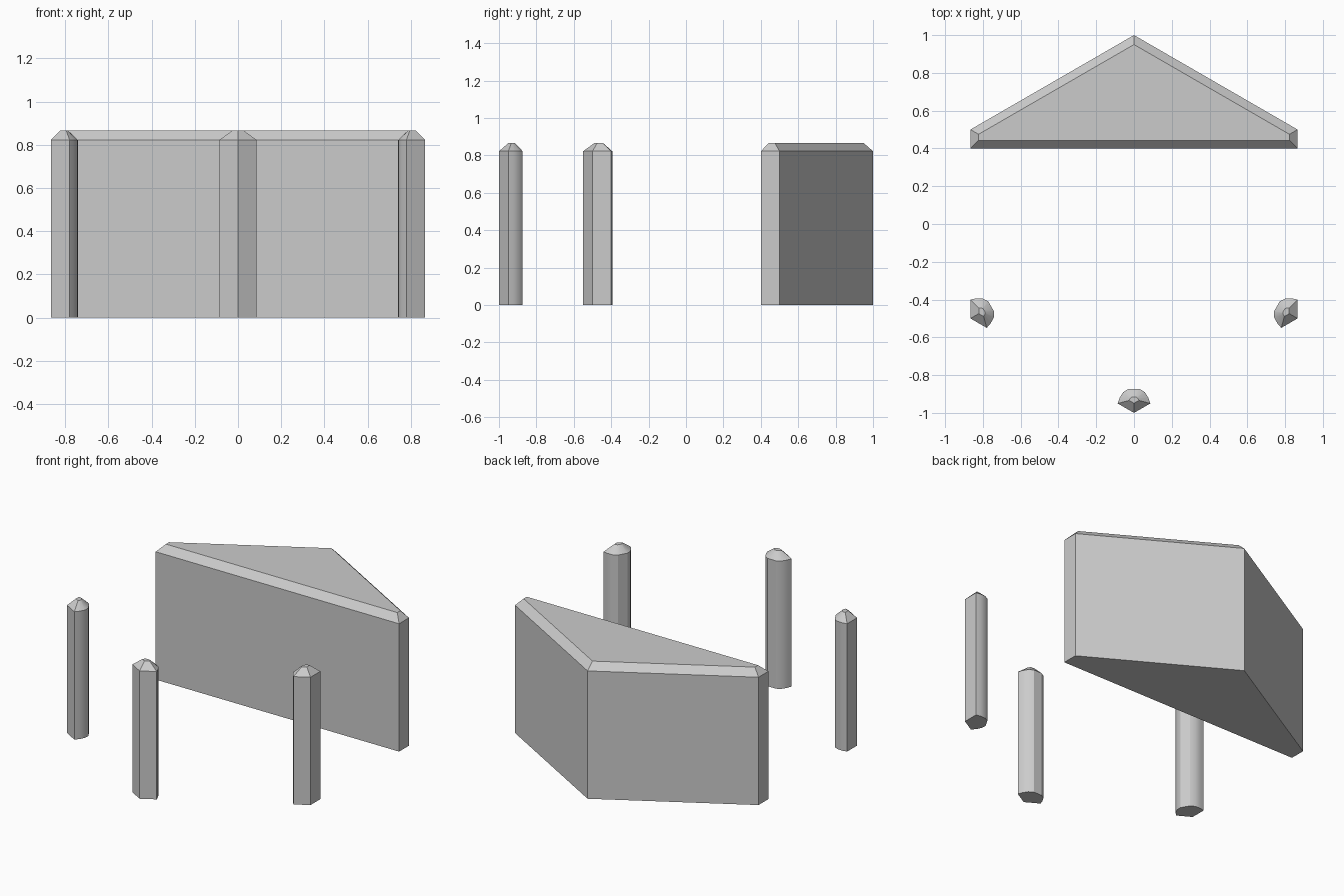
import bpy
import bmesh
from math import radians
from mathutils import Matrix

if "Cube" in bpy.data.objects:
    bpy.data.objects.remove(bpy.data.objects["Cube"])

HEIGHT = 0.866
SHOULDER = 0.822  # where the top chamfer starts


def mirrored(half):
    """Close an x-symmetric outline from its right half."""
    return half + [(-x, y) for x, y in reversed(half) if abs(x) > 1e-6]


def chamfered_prism(name, outline, top, angle=0, smooth=False):
    """Vertical prism whose top slopes in from outline to top."""
    bm = bmesh.new()
    loops = [[bm.verts.new((x, y, z)) for x, y in pts]
             for pts, z in ((outline, 0), (outline, SHOULDER), (top, HEIGHT))]
    n = len(outline)
    for a, b in zip(loops, loops[1:]):
        for i in range(n):
            j = (i + 1) % n
            bm.faces.new((a[i], a[j], b[j], b[i]))
    bm.faces.new(loops[0][::-1])
    bm.faces.new(loops[-1])
    bm.transform(Matrix.Rotation(radians(angle), 4, 'Z'))
    bmesh.ops.recalc_face_normals(bm, faces=bm.faces)
    mesh = bpy.data.meshes.new(name)
    bm.to_mesh(mesh)
    bm.free()
    obj = bpy.data.objects.new(name, mesh)
    bpy.context.collection.objects.link(obj)
    if smooth:
        bpy.ops.object.select_all(action='DESELECT')
        obj.select_set(True)
        bpy.context.view_layer.objects.active = obj
        bpy.ops.object.shade_smooth_by_angle(angle=radians(32))
    return obj


# Solid triangular block at the back of the hexagon
chamfered_prism("back_block",
                mirrored([(0, 1), (0.866, 0.5), (0.866, 0.4)]),
                mirrored([(0, 0.95), (0.823, 0.475), (0.823, 0.443)]))

# Corner posts: pointed outside, rounded inside
post = mirrored([(0, -1), (0.0866, -0.95), (0.076, -0.92),
                 (0.057, -0.89), (0.03, -0.873)])
post_top = mirrored([(0, -0.949), (0.026, -0.934), (0.022, -0.926),
                     (0.017, -0.92), (0.011, -0.916)])
for name, angle in (("left_post", -60), ("front_post", 0), ("right_post", 60)):
    chamfered_prism(name, post, post_top, angle, smooth=True)
